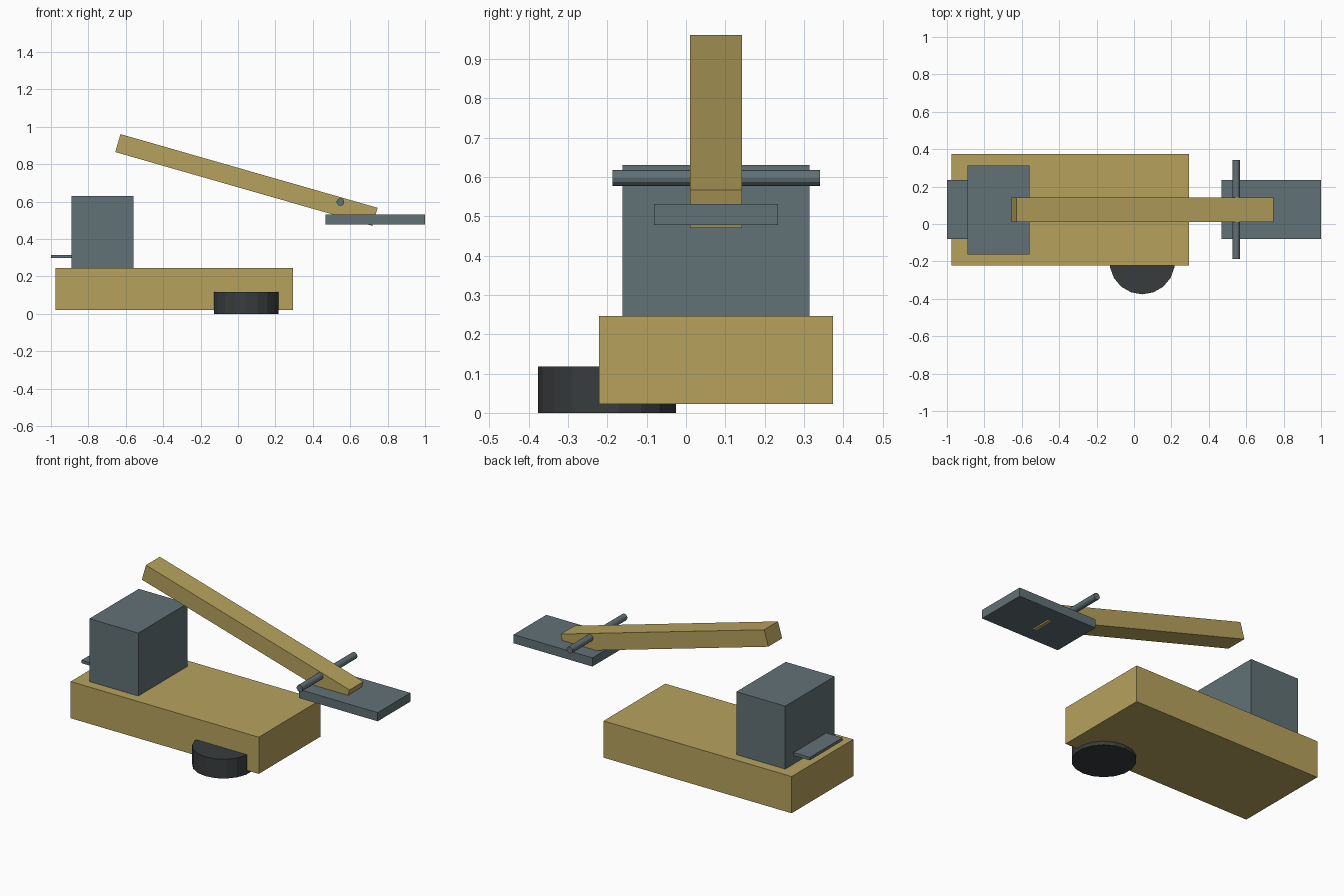
import bpy
from math import radians

if "Cube" in bpy.data.objects:
    bpy.data.objects.remove(bpy.data.objects["Cube"], do_unlink=True)


def material(name, colour):
    m = bpy.data.materials.new(name)
    m.use_nodes = True
    m.diffuse_color = (*colour, 1)
    m.node_tree.nodes["Principled BSDF"].inputs["Base Color"].default_value = (*colour, 1)
    return m


ochre = material("ochre", (0.47, 0.36, 0.11))
slate = material("slate", (0.12, 0.165, 0.18))
charcoal = material("charcoal", (0.04, 0.045, 0.046))


def finish(name, mat):
    o = bpy.context.object
    o.name = o.data.name = name
    o.data.materials.append(mat)
    return o


def box(name, mat, x, y, z, tilt=0):
    """Box spanning the given ranges, tilted about its centre on the y axis."""
    spans = (x, y, z)
    bpy.ops.mesh.primitive_cube_add(size=1, location=[(a + b) / 2 for a, b in spans])
    o = finish(name, mat)
    for v in o.data.vertices:
        v.co = [c * (b - a) for c, (a, b) in zip(v.co, spans)]
    o.rotation_euler.y = radians(tilt)
    return o


def cylinder(name, mat, sides, radius, depth, centre, rotation=(0, 0, 0)):
    bpy.ops.mesh.primitive_cylinder_add(vertices=sides, radius=radius, depth=depth,
                                        location=centre, rotation=rotation)
    return finish(name, mat)


# Body and tower
box("base", ochre, (-0.975, 0.295), (-0.221, 0.374), (0.022, 0.246))
box("tower", slate, (-0.89, -0.56), (-0.162, 0.314), (0.246, 0.63))
box("rear_ledge", slate, (-1.0, -0.88), (-0.081, 0.234), (0.298, 0.316))

# Flat-lying wheel under the front edge
cylinder("wheel", charcoal, 18, 0.175, 0.118, (0.044, -0.201, 0.059))

# Sloping arm with its cross rod and end plate
box("arm", ochre, (-0.67, 0.76), (0.01, 0.143), (0.666, 0.766), tilt=16)
cylinder("cross_rod", slate, 12, 0.0205, 0.528, (0.547, 0.077, 0.598), (radians(90), 0, 0))
box("end_plate", slate, (0.468, 1.0), (-0.081, 0.234), (0.478, 0.531))
